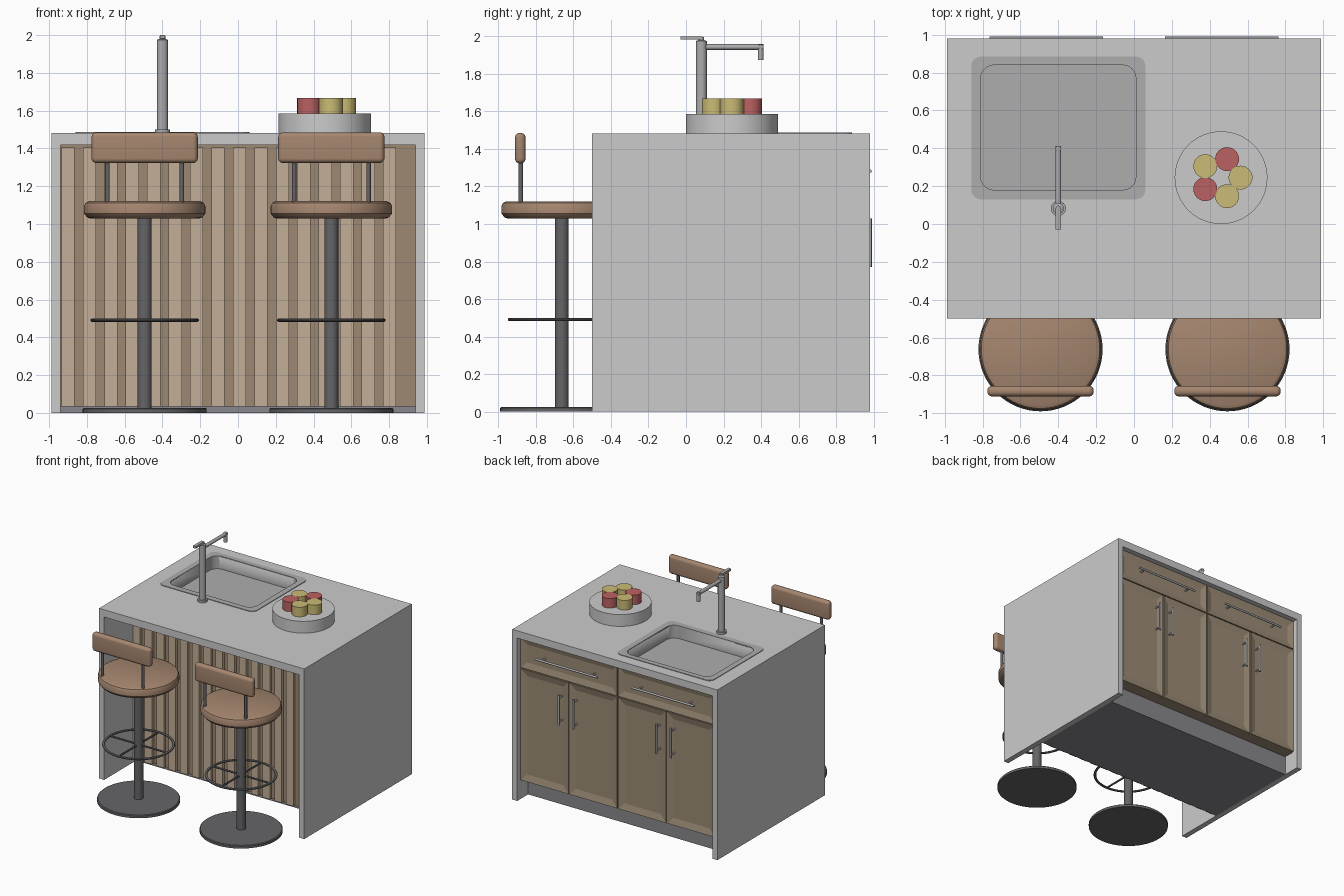
import bpy, bmesh, math
from mathutils import Vector

if "Cube" in bpy.data.objects:
    bpy.data.objects.remove(bpy.data.objects["Cube"])

def material(name, rgb):
    m = bpy.data.materials.new(name)
    m.diffuse_color = (*rgb, 1)
    m.use_nodes = True
    m.node_tree.nodes["Principled BSDF"].inputs["Base Color"].default_value = m.diffuse_color
    return m

STONE = material("pale_stone", (0.66, 0.65, 0.64))
STEEL = material("steel", (0.42, 0.42, 0.43))
DARK = material("dark_metal", (0.13, 0.13, 0.14))
PLINTH = material("plinth_grey", (0.25, 0.25, 0.27))
OAK = material("cabinet_wood", (0.33, 0.26, 0.18))
SLAT = material("slat_wood", (0.55, 0.43, 0.31))
BACKING = material("backing_wood", (0.34, 0.25, 0.17))
LEATHER = material("tan_leather", (0.38, 0.24, 0.16))
RED = material("red_fruit", (0.5, 0.12, 0.12))
YELLOW = material("yellow_fruit", (0.6, 0.5, 0.18))

def finish(bm, name, mat, smooth=False):
    bmesh.ops.recalc_face_normals(bm, faces=bm.faces)
    me = bpy.data.meshes.new(name)
    bm.to_mesh(me)
    bm.free()
    ob = bpy.data.objects.new(name, me)
    bpy.context.collection.objects.link(ob)
    me.materials.append(mat)
    if smooth:
        bpy.ops.object.select_all(action='DESELECT')
        ob.select_set(True)
        bpy.context.view_layer.objects.active = ob
        bpy.ops.object.shade_smooth_by_angle(angle=math.radians(35))
    return ob

def box(name, x, y, z, mat, corner=0.0, soft=0.0):
    """Box from (min, max) ranges; corner rounds upright edges, soft rounds all edges."""
    bm = bmesh.new()
    bmesh.ops.create_cube(bm, size=1)
    for v in bm.verts:
        v.co = [r[0] + (c + 0.5) * (r[1] - r[0]) for c, r in zip(v.co, (x, y, z))]
    edges = list(bm.edges)
    if corner:
        edges = [e for e in edges if abs(e.verts[0].co.z - e.verts[1].co.z) > 1e-5]
    if corner or soft:
        bmesh.ops.bevel(bm, geom=edges, offset=corner or soft, segments=6,
                        profile=0.5, affect='EDGES')
    return finish(bm, name, mat, bool(corner or soft))

def rod(name, a, b, r, mat, sides=20):
    a, b = Vector(a), Vector(b)
    bm = bmesh.new()
    bmesh.ops.create_cone(bm, cap_ends=True, segments=sides, radius1=r, radius2=r,
                          depth=(b - a).length)
    rot = (b - a).to_track_quat('Z', 'Y')
    for v in bm.verts:
        v.co = rot @ v.co + (a + b) / 2
    return finish(bm, name, mat, True)

def lathe(name, centre, profile, mat, sides=48, closed=False):
    bm = bmesh.new()
    cx, cy = centre
    rings = []
    for r, z in profile:
        rings.append([bm.verts.new((cx + r * math.cos(i * math.tau / sides),
                                    cy + r * math.sin(i * math.tau / sides), z))
                      for i in range(sides)])
    pairs = list(zip(rings, rings[1:]))
    if closed:
        pairs.append((rings[-1], rings[0]))
    else:
        bm.faces.new(rings[0])
        bm.faces.new(rings[-1])
    for p, q in pairs:
        for i in range(sides):
            j = (i + 1) % sides
            bm.faces.new((p[i], p[j], q[j], q[i]))
    return finish(bm, name, mat, True)

def cut(target, cutter):
    mod = target.modifiers.new("cut", 'BOOLEAN')
    mod.operation = 'DIFFERENCE'
    mod.solver = 'EXACT'
    mod.object = cutter
    cutter.hide_render = True
    bpy.context.view_layer.objects.active = target
    bpy.ops.object.modifier_apply(modifier=mod.name)

# Waterfall counter: top and side panels
counter = box("countertop", (-0.988, 0.988), (-0.5, 0.98), (1.418, 1.482), STONE)
for s, n in ((-1, "left"), (1, "right")):
    box(n + "_side_panel", sorted((s * 0.94, s * 0.988)), (-0.5, 0.98), (0, 1.418), STONE)

# Sink: rim, basin and opening
basin = box("sink_basin", (-0.82, 0.02), (0.17, 0.85), (1.36, 1.483), STEEL, corner=0.08)
rim = box("sink_rim", (-0.86, 0.06), (0.13, 0.885), (1.478, 1.487), STEEL, corner=0.05)
outer = box("counter_cutter", (-0.819, 0.019), (0.171, 0.849), (1.3, 1.6), STEEL, corner=0.08)
inner = box("basin_cutter", (-0.81, 0.01), (0.18, 0.84), (1.375, 1.6), STEEL, corner=0.07)
cut(counter, outer)
cut(rim, inner)
cut(basin, inner)
for c in (outer, inner):
    bpy.data.objects.remove(c)

# Faucet
fx, fy = -0.4, 0.082
lathe("faucet_body", (fx, fy), [(0.04, 1.482), (0.04, 1.5), (0.029, 1.5), (0.029, 1.975),
                                (0.015, 1.98), (0.015, 1.995)], STEEL, 32)
box("faucet_lever", (fx - 0.014, fx + 0.014), (-0.03, 0.088), (1.982, 2.0), STEEL)
rod("faucet_spout", (fx, fy, 1.943), (fx, 0.412, 1.943), 0.015, STEEL)
rod("faucet_outlet", (fx, 0.398, 1.875), (fx, 0.398, 1.956), 0.015, STEEL)

# Fruit platter
bx, by = 0.46, 0.245
lathe("platter", (bx, by), [(0.245, 1.482), (0.245, 1.585)], STONE, 64)
for i in range(5):
    a = i * math.tau / 5
    lathe("fruit_%d" % i, (bx + 0.103 * math.cos(a), by + 0.103 * math.sin(a)),
          [(0.063, 1.583), (0.063, 1.668)], RED if i in (1, 3) else YELLOW, 32)

# Cabinet carcass, plinth and slatted front
box("plinth", (-0.94, 0.94), (-0.06, 0.83), (0, 0.17), PLINTH)
box("carcass", (-0.94, 0.94), (-0.06, 0.915), (0.17, 1.34), OAK)
box("slat_backing", (-0.94, 0.94), (-0.085, -0.055), (0.035, 1.418), BACKING)
for i in range(16):
    x = -0.935 + i * 0.1135
    box("slat_%02d" % i, (x, x + 0.07), (-0.11, -0.083), (0.035, 1.405), SLAT)

def shaker_front(name, x, z, border):
    """Framed front with a recessed centre panel on the back side."""
    bm = bmesh.new()
    bmesh.ops.create_cube(bm, size=1)
    for v in bm.verts:
        v.co = [r[0] + (c + 0.5) * (r[1] - r[0]) for c, r in zip(v.co, (x, (0.91, 0.942), z))]
    bm.normal_update()
    face = max(bm.faces, key=lambda f: f.normal.y)
    bmesh.ops.inset_region(bm, faces=[face], thickness=border)
    for v in face.verts:
        v.co.y -= 0.014
    finish(bm, name, OAK)

def handle(name, a, b):
    """Bar handle with two posts back to the front panel."""
    a, b = Vector(a), Vector(b)
    rod(name + "_bar", a, b, 0.009, STEEL, 12)
    for t in (0.1, 0.9):
        p = a.lerp(b, t)
        rod(name + "_post", p, p - Vector((0, 0.055, 0)), 0.007, STEEL, 12)

# Drawers and doors on the back
g = 0.004
for s, n in ((-1, "left"), (1, "right")):
    shaker_front(n + "_drawer", sorted((s * g, s * (0.94 - g))), (1.15, 1.412), 0.075)
    handle(n + "_drawer_handle", (s * 0.465 - 0.3, 0.981, 1.282), (s * 0.465 + 0.3, 0.981, 1.282))
    for k in (0, 1):
        lo = 0.47 * k
        shaker_front("%s_door_%d" % (n, k), sorted((s * (lo + g), s * (lo + 0.47 - g))),
                     (0.17, 1.142), 0.08)
        hx = s * (0.47 + (0.07 if k else -0.07))
        handle("%s_door_handle_%d" % (n, k), (hx, 0.981, 0.77), (hx, 0.981, 1.03))

# Bar stools
sy = -0.662
for s, n in ((-1, "left"), (1, "right")):
    x = s * 0.494
    lathe(n + "_stool_base", (x, sy), [(0.328, 0), (0.328, 0.02), (0.322, 0.026)], DARK, 64)
    rod(n + "_stool_column", (x, sy, 0.02), (x, sy, 1.04), 0.037, DARK, 32)
    ring = [(0.277 + 0.011 * math.cos(t * math.tau / 10), 0.491 + 0.009 * math.sin(t * math.tau / 10))
            for t in range(10)]
    lathe(n + "_foot_ring", (x, sy), ring, DARK, 48, closed=True)
    rod(n + "_ring_spoke_x", (x - 0.275, sy, 0.491), (x + 0.275, sy, 0.491), 0.008, DARK, 10)
    rod(n + "_ring_spoke_y", (x, sy - 0.275, 0.491), (x, sy + 0.275, 0.491), 0.008, DARK, 10)
    lathe(n + "_seat", (x, sy), [(0.285, 1.028), (0.305, 1.035), (0.321, 1.055), (0.321, 1.095),
                                 (0.313, 1.112), (0.295, 1.121)], LEATHER, 64)
    for p in (-1, 1):
        rod(n + "_back_post", (x + p * 0.197, -0.88, 1.1), (x + p * 0.197, -0.88, 1.36), 0.012, DARK)
    box(n + "_backrest", (x - 0.281, x + 0.281), (-0.911, -0.855), (1.323, 1.485), LEATHER, soft=0.025)
